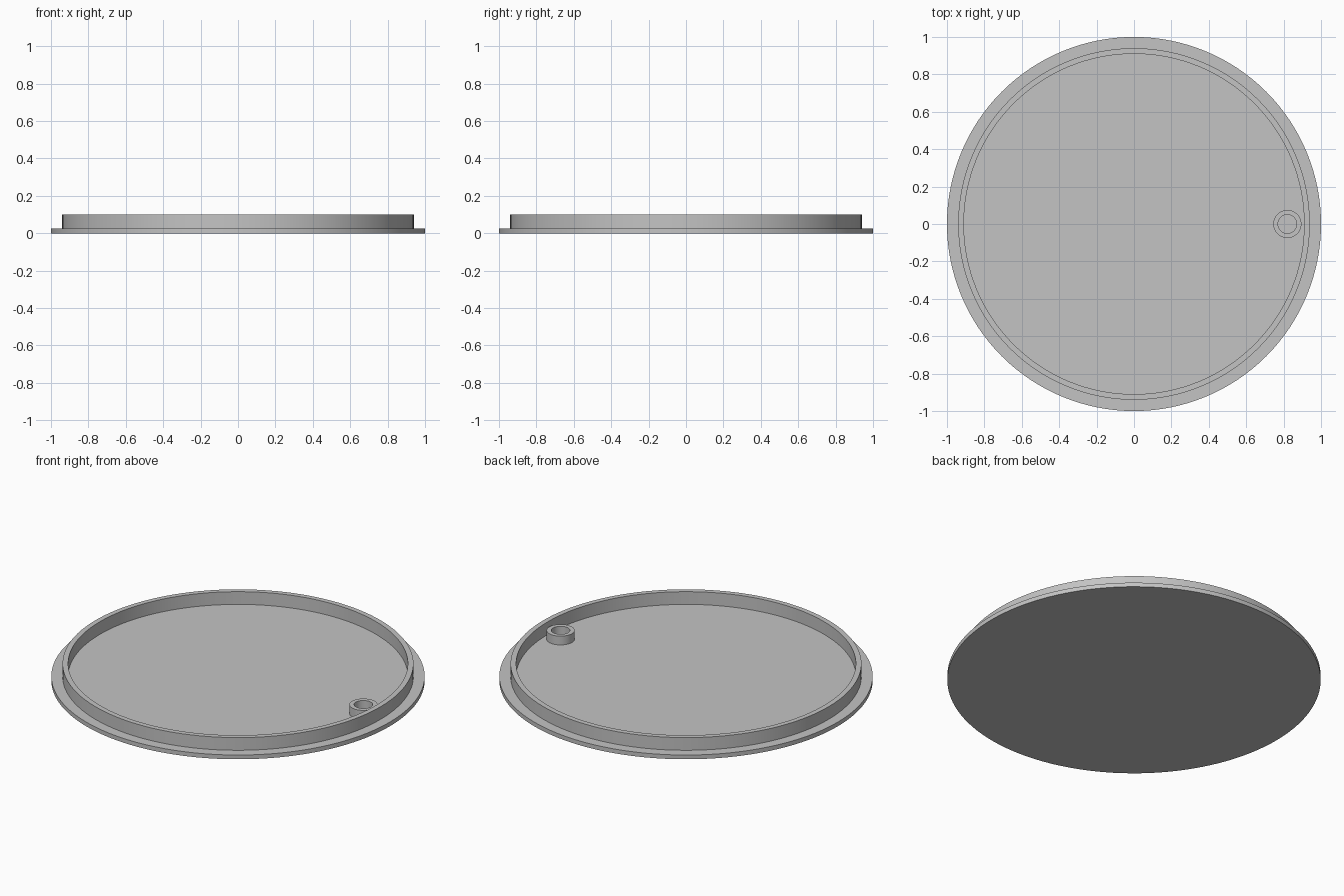
import bpy
import bmesh
import math

cube = bpy.data.objects.get("Cube")
if cube:
    bpy.data.objects.remove(cube, do_unlink=True)

# Single plain grey material
GREY = (0.55, 0.55, 0.55, 1.0)
grey = bpy.data.materials.new("plain grey")
grey.use_nodes = True
grey.diffuse_color = GREY
grey.node_tree.nodes["Principled BSDF"].inputs["Base Color"].default_value = GREY


def lathe(name, profile, steps, location=(0, 0, 0)):
    """Spin a (radius, height) profile around the vertical axis."""
    bm = bmesh.new()
    verts = [bm.verts.new((r, 0, z)) for r, z in profile]
    edges = [bm.edges.new(pair) for pair in zip(verts, verts[1:])]
    bmesh.ops.spin(bm, geom=verts + edges, cent=(0, 0, 0), axis=(0, 0, 1),
                   angle=math.tau, steps=steps, use_merge=True)
    bmesh.ops.remove_doubles(bm, verts=bm.verts, dist=1e-5)
    bmesh.ops.recalc_face_normals(bm, faces=bm.faces)
    mesh = bpy.data.meshes.new(name)
    bm.to_mesh(mesh)
    bm.free()
    mesh.materials.append(grey)
    obj = bpy.data.objects.new(name, mesh)
    obj.location = location
    bpy.context.collection.objects.link(obj)
    bpy.ops.object.select_all(action='DESELECT')
    obj.select_set(True)
    bpy.context.view_layer.objects.active = obj
    bpy.ops.object.shade_smooth_by_angle(angle=math.radians(30))
    return obj


BASE = 0.025    # plate thickness
RIM = 0.1       # top of the raised wall
BOSS = 0.077    # top of the boss

# Round plate with flange and raised wall, as one solid
lathe("lid", [(0, 0), (1, 0), (1, BASE), (0.94, BASE), (0.94, RIM),
              (0.91, RIM), (0.91, BASE), (0, BASE)], 128)

# Small hollow boss beside the wall, seated slightly into the plate
SEAT = BASE - 0.005
lathe("boss", [(0.05, SEAT), (0.075, SEAT), (0.075, BOSS), (0.05, BOSS),
               (0.05, SEAT)], 48, (0.82, 0, 0))
